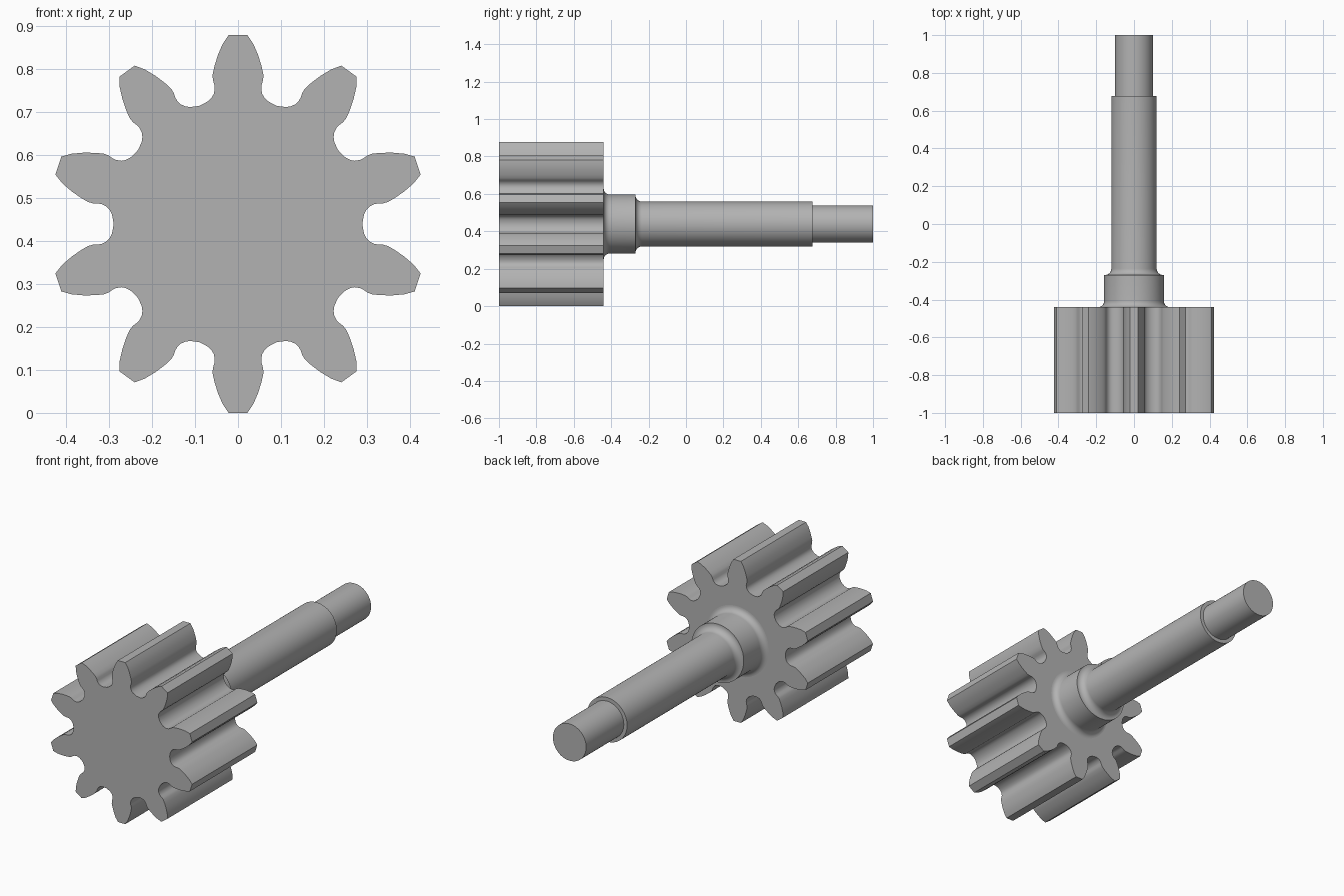
import bpy
import bmesh
from math import sin, cos, pi, radians
from mathutils import Vector

default = bpy.data.objects.get("Cube")
if default:
    bpy.data.objects.remove(default, do_unlink=True)

TEETH = 10
AXIS_Z = 0.439
GEAR_FRONT, GEAR_BACK = -1.0, -0.44
SEGMENTS = 72

steel = bpy.data.materials.new("grey steel")
steel.use_nodes = True
steel.diffuse_color = (0.45, 0.45, 0.45, 1)
steel.node_tree.nodes["Principled BSDF"].inputs["Base Color"].default_value = steel.diffuse_color


def finish(name, bm):
    """Turn a bmesh into a smooth-shaded object with sharp edges kept."""
    bmesh.ops.recalc_face_normals(bm, faces=bm.faces[:])
    mesh = bpy.data.meshes.new(name)
    bm.to_mesh(mesh)
    bm.free()
    mesh.materials.append(steel)
    obj = bpy.data.objects.new(name, mesh)
    bpy.context.collection.objects.link(obj)
    bpy.ops.object.select_all(action='DESELECT')
    obj.select_set(True)
    bpy.context.view_layer.objects.active = obj
    bpy.ops.object.shade_smooth_by_angle(angle=radians(30))
    return obj


def fillet(r, y, size, steps=8):
    """Concave quarter arc from a flat face (r, y) onto a thinner cylinder."""
    return [(r - size * sin(t), y + size - size * cos(t))
            for t in (i * pi / 2 / steps for i in range(steps + 1))]


# Gear: half a tooth as (half width, radius), mirrored and repeated, then extruded
half_tooth = [(0.022, 0.439), (0.036, 0.418), (0.047, 0.392), (0.055, 0.366),
              (0.059, 0.347), (0.0585, 0.335), (0.055, 0.324), (0.054, 0.315),
              (0.056, 0.303), (0.061, 0.294), (0.069, 0.286), (0.079, 0.280)]
gap = pi / TEETH
half_tooth.append((0.289 * sin(gap), 0.289 * cos(gap)))
tooth = [(-x, r) for x, r in reversed(half_tooth[:-1])] + half_tooth

bm = bmesh.new()
outline = []
for k in range(TEETH):
    a = 2 * pi * k / TEETH
    for x, r in tooth:
        outline.append(bm.verts.new((x * cos(a) + r * sin(a), GEAR_FRONT,
                                     AXIS_Z + r * cos(a) - x * sin(a))))
front = bm.faces.new(outline)
extruded = bmesh.ops.extrude_face_region(bm, geom=[front], use_keep_orig=True)
back_verts = [g for g in extruded["geom"] if isinstance(g, bmesh.types.BMVert)]
bmesh.ops.translate(bm, verts=back_verts, vec=Vector((0, GEAR_BACK - GEAR_FRONT, 0)))
finish("pinion_gear", bm)

# Shaft: hub with filleted foot, main shaft and reduced end, turned about the y axis
profile = fillet(0.19, GEAR_BACK, 0.032)
profile += [(0.158, -0.27)]
profile += fillet(0.154, -0.27, 0.034)
profile += [(0.12, 0.677), (0.1, 0.677), (0.1, 1.0)]

bm = bmesh.new()
rings = []
for r, y in profile:
    rings.append([bm.verts.new((r * sin(2 * pi * i / SEGMENTS), y,
                                AXIS_Z + r * cos(2 * pi * i / SEGMENTS)))
                  for i in range(SEGMENTS)])
for lower, upper in zip(rings, rings[1:]):
    for i in range(SEGMENTS):
        j = (i + 1) % SEGMENTS
        bm.faces.new((lower[i], lower[j], upper[j], upper[i]))
bm.faces.new(rings[0])
bm.faces.new(rings[-1])
finish("stepped_shaft", bm)
